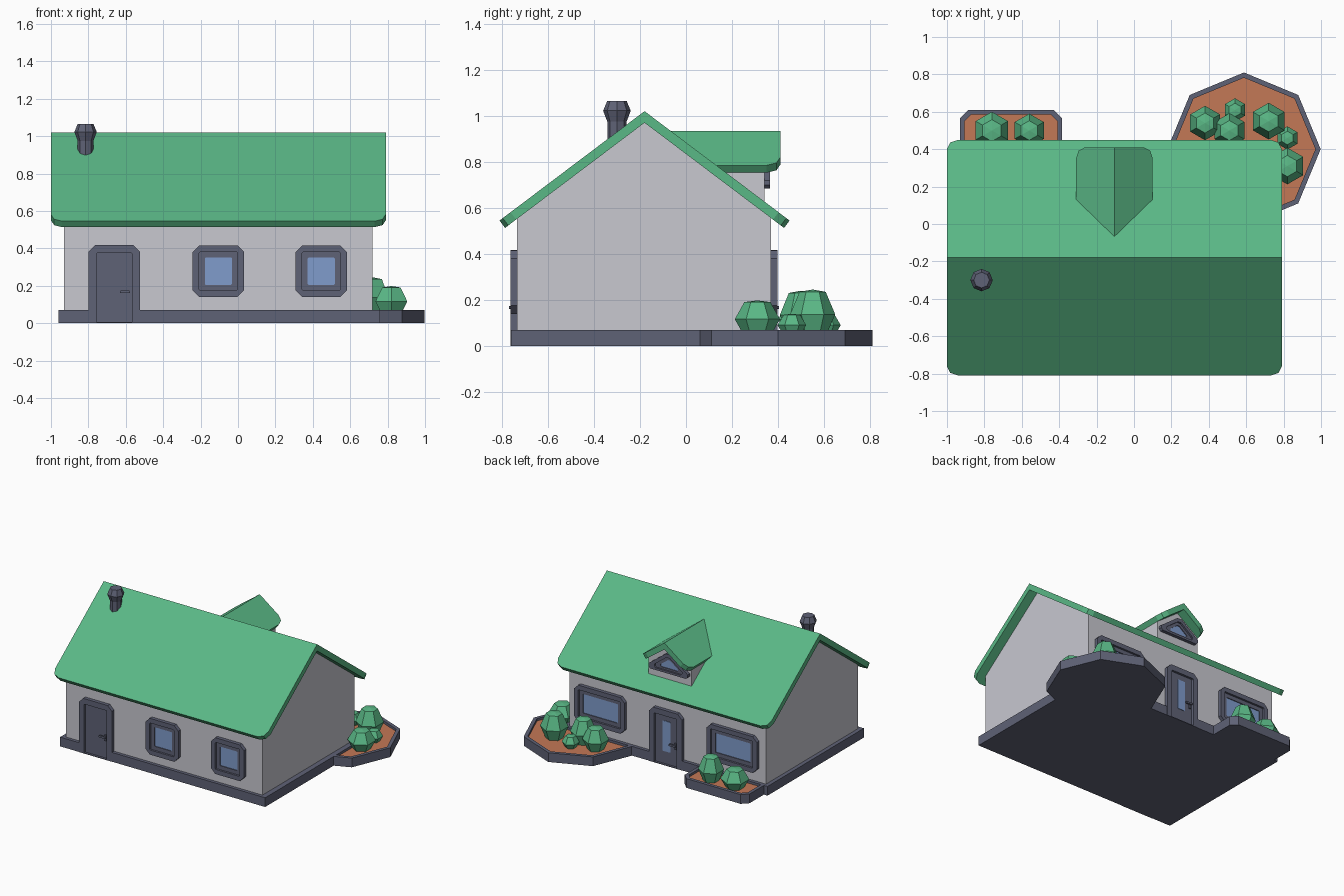
import bpy, bmesh, math
from mathutils import Matrix, Vector

if "Cube" in bpy.data.objects:
    bpy.data.objects.remove(bpy.data.objects["Cube"])


def material(name, rgb):
    m = bpy.data.materials.new(name)
    m.diffuse_color = (*rgb, 1)
    m.use_nodes = True
    m.node_tree.nodes["Principled BSDF"].inputs["Base Color"].default_value = m.diffuse_color
    return m


GREEN = material("leaf green", (0.102, 0.479, 0.238))
WALL = material("pale grey", (0.578, 0.578, 0.63))
SLATE = material("slate", (0.114, 0.122, 0.181))
GLASS = material("glass blue", (0.216, 0.333, 0.604))
SOIL = material("soil brown", (0.552, 0.188, 0.093))


def finish(name, bm, mats, matrix=Matrix()):
    bmesh.ops.recalc_face_normals(bm, faces=bm.faces[:])
    me = bpy.data.meshes.new(name)
    bm.to_mesh(me)
    bm.free()
    me.transform(matrix)
    ob = bpy.data.objects.new(name, me)
    for m in mats:
        me.materials.append(m)
    bpy.context.collection.objects.link(ob)
    return ob


def loft(name, loops, mats, matrix=Matrix()):
    """Join (points, height) loops and cap both ends; the last cap takes the last material."""
    bm = bmesh.new()
    rings = [[bm.verts.new((u, v, w)) for u, v in pts] for pts, w in loops]
    n = len(rings[0])
    for a, b in zip(rings, rings[1:]):
        for i in range(n):
            j = (i + 1) % n
            bm.faces.new((a[i], a[j], b[j], b[i]))
    bm.faces.new(rings[0][::-1])
    bm.faces.new(rings[-1]).material_index = len(mats) - 1
    return finish(name, bm, mats, matrix)


def rect(cx, cy, hw, hh, c, cb=None):
    """Rectangle with corners cut by c at the top and cb at the bottom."""
    cb = c if cb is None else cb
    return [(cx - hw + cb, cy - hh), (cx + hw - cb, cy - hh), (cx + hw, cy - hh + cb),
            (cx + hw, cy + hh - c), (cx + hw - c, cy + hh), (cx - hw + c, cy + hh),
            (cx - hw, cy + hh - c), (cx - hw, cy - hh + cb)]


def ngon(cx, cy, r, n):
    return [(cx + r * math.cos(2 * math.pi * i / n), cy + r * math.sin(2 * math.pi * i / n))
            for i in range(n)]


def facing(x, y, back):
    """Local u across, v up, w out of a wall."""
    s = -1 if back else 1
    return Matrix(((s, 0, 0, x), (0, 0, -s, y), (0, 1, 0, 0), (0, 0, 0, 1)))


FRONT, BACK, RIDGE, MID = -0.735, 0.37, -0.18, -0.105
ALONG_X = Matrix(((0, 0, 1, 0), (1, 0, 0, 0), (0, 1, 0, 0), (0, 0, 0, 1)))

# House walls with gables
loft("walls", [([(FRONT, 0.02), (BACK, 0.02), (BACK, 0.562), (RIDGE, 0.98), (FRONT, 0.558)], x)
               for x in (-0.93, 0.72)], [WALL], ALONG_X)

# Plinth, notched behind the two doors
plinth = [(-0.96, -0.76), (-0.79, -0.76), (-0.79, FRONT), (-0.535, FRONT), (-0.535, -0.76),
          (0.76, -0.76), (0.76, 0.395), (0.02, 0.395), (0.02, BACK), (-0.23, BACK),
          (-0.23, 0.395), (-0.96, 0.395)]
loft("plinth", [(plinth, 0), (plinth, 0.07)], [SLATE])


# Roofs: folded slabs with rounded eave corners
def roof(name, top, eave, half, start, end, matrix, round_ends):
    t = 0.04
    slope = Vector((half, eave - top)).normalized()
    dx, dz = -slope.y * t, slope.x * t
    prof = [(0, top), (-half, eave), (-half + dx, eave - dz), (0, top - t / slope.x),
            (half - dx, eave - dz), (half, eave)]
    ob = loft(name, [(prof, start), (prof, end)], [GREEN])
    bm = bmesh.new()
    bm.from_mesh(ob.data)
    corners = [e for e in bm.edges
               if all(abs(v.co.x) > half * 0.8 for v in e.verts)
               and abs(e.verts[0].co.z - e.verts[1].co.z) < 1e-5
               and abs(e.calc_length() - t) < 1e-3
               and any(abs(e.verts[0].co.z - w) < 1e-5 for w in round_ends)]
    bmesh.ops.bevel(bm, geom=corners, offset=0.06, segments=2, profile=0.5, affect='EDGES')
    bm.to_mesh(ob.data)
    bm.free()
    ob.data.transform(matrix)


roof("main_roof", 1.02, 0.545, 0.63, -1.0, 0.79,
     Matrix.Translation((0, RIDGE, 0)) @ ALONG_X, (-1.0, 0.79))
roof("dormer_roof", 0.935, 0.785, 0.205, -0.07, 0.41, facing(MID, 0, True), (0.41,))

# Dormer wall and its triangular window
gable = [(-0.18, 0.55), (0.18, 0.55), (0.18, 0.762), (0, 0.895), (-0.18, 0.762)]
loft("dormer_wall", [(gable, 0.0), (gable, 0.34)], [WALL], facing(MID, 0, True))
tri = [(-0.15, 0.685), (0.15, 0.685), (0.165, 0.70), (0.165, 0.72),
       (0.02, 0.83), (-0.02, 0.83), (-0.165, 0.72), (-0.165, 0.70)]


def shrink(k):
    return [(u * k, 0.74 + (v - 0.74) * k) for u, v in tri]


loft("dormer_window", [(tri, -0.01), (tri, 0.025), (shrink(0.7), 0.025), (shrink(0.7), 0.012),
                       (shrink(0.45), 0.012), (shrink(0.45), 0.006)],
     [SLATE, GLASS], facing(MID, 0.34, True))


# Windows: stepped frames around a pane
def window(name, x, hw, back):
    def r(d, c):
        return rect(0, 0.2775, hw - d, 0.1375 - d, c)
    loft(name, [(r(0, 0.035), -0.01), (r(0, 0.035), 0.027), (r(0.035, 0.005), 0.027),
                (r(0.035, 0.005), 0.012), (r(0.065, 0.004), 0.012), (r(0.065, 0.004), 0.006)],
         [SLATE, GLASS], facing(x, BACK if back else FRONT, back))


window("front_window_left", MID, 0.1375, False)
window("front_window_right", 0.445, 0.1375, False)
window("back_window_left", 0.45, 0.212, True)
window("back_window_right", -0.66, 0.212, True)


# Doors with frame, recessed panel and handle
def door(name, x, back):
    m = facing(x, BACK if back else FRONT, back)
    out = rect(0, 0.2085, 0.1375, 0.2085, 0.035, 0.001)
    inn = rect(0, 0.19, 0.095, 0.185, 0.004, 0.001)
    loft(name, [(out, -0.01), (out, 0.027), (inn, 0.027), (inn, 0.01)], [SLATE], m)
    plate = rect(0.075, 0.16, 0.009, 0.024, 0.002)
    loft(name + "_handle_plate", [(plate, 0.005), (plate, 0.018)], [SLATE], m)
    lever = rect(0.058, 0.167, 0.026, 0.007, 0.002)
    loft(name + "_handle_lever", [(lever, 0.02), (lever, 0.033)], [SLATE], m)
    stem = rect(0.075, 0.167, 0.006, 0.006, 0.001)
    loft(name + "_handle_stem", [(stem, 0.01), (stem, 0.025)], [SLATE], m)
    if back:
        pane = rect(0, 0.215, 0.032, 0.115, 0.004)
        loft(name + "_pane", [(pane, 0.006), (pane, 0.014)], [GLASS], m)


door("front_door", -0.6625, False)
door("back_door", MID, True)

# Octagonal chimney with flared cap
loft("chimney", [(ngon(-0.815, -0.30, r, 8), z) for r, z in
                 ((0.042, 0.86), (0.042, 0.975), (0.06, 1.022), (0.042, 1.065))], [SLATE])


# Planters: rim around sunken soil
def planter(name, outer, inner):
    loft(name, [(outer, 0), (outer, 0.07), (inner, 0.07), (inner, 0.052)], [SLATE, SOIL])


planter("octagon_planter", ngon(0.588, 0.40, 0.41, 8), ngon(0.588, 0.40, 0.382, 8))
planter("box_planter", rect(-0.6575, 0.45, 0.2725, 0.16, 0.045),
        rect(-0.6575, 0.45, 0.2475, 0.135, 0.035))

# Shrubs: six-sided buds (x, y, radius, top)
shrubs = [(0.38, 0.54, 0.092, 0.22), (0.54, 0.61, 0.062, 0.14), (0.51, 0.50, 0.092, 0.24),
          (0.72, 0.55, 0.098, 0.245), (0.82, 0.46, 0.062, 0.14), (0.82, 0.31, 0.098, 0.198),
          (-0.76, 0.50, 0.10, 0.195), (-0.56, 0.50, 0.09, 0.24)]
for i, (x, y, r, top) in enumerate(shrubs):
    h = top - 0.05
    loft(f"shrub_{i + 1}", [([(x - v, y + u) for u, v in ngon(0, 0, r * k, 6)], 0.05 + h * t)
                            for k, t in ((0.62, 0), (1, 0.45), (0.58, 0.95), (0.02, 1))], [GREEN])
